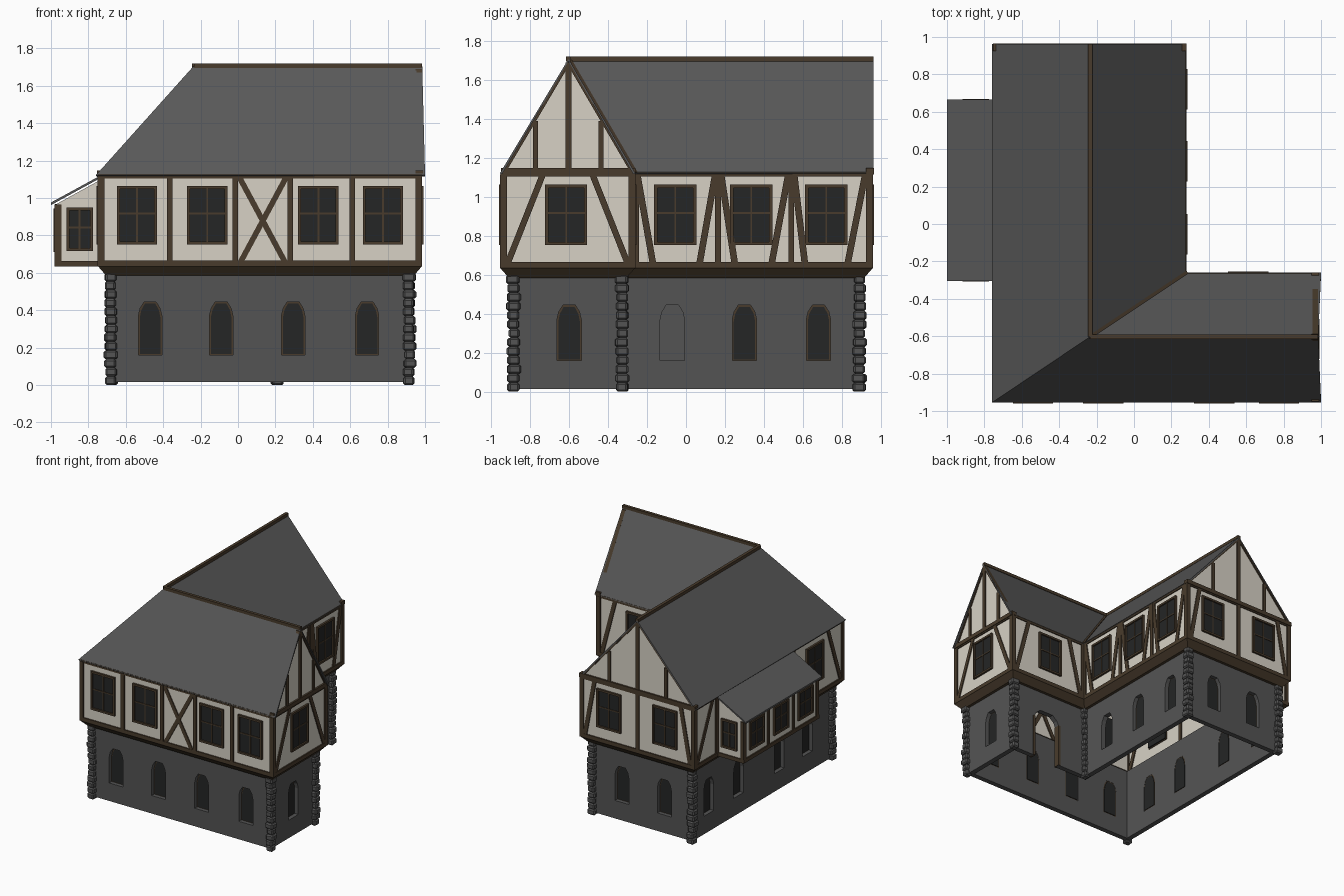
import bpy, bmesh, random
from mathutils import Vector, Matrix

if "Cube" in bpy.data.objects:
    bpy.data.objects.remove(bpy.data.objects["Cube"])

random.seed(4)

def material(name, rgb):
    m = bpy.data.materials.new(name)
    m.diffuse_color = (*rgb, 1)
    m.use_nodes = True
    m.node_tree.nodes["Principled BSDF"].inputs["Base Color"].default_value = m.diffuse_color
    return m

STONE = material("grey stone", (0.088, 0.088, 0.088))
SLATE = material("roof slate", (0.098, 0.098, 0.098))
PLASTER = material("cream plaster", (0.68, 0.64, 0.56))
TIMBER = material("brown timber", (0.066, 0.044, 0.025))
GLASS = material("dark glass", (0.018, 0.019, 0.019))

parts = {}   # name -> (bmesh, material), turned into objects at the end

def part(name, mat):
    if name not in parts:
        parts[name] = (bmesh.new(), mat)
    return parts[name][0]

# A wall is (axis it runs along, position, outward sign); o = distance outwards
def at(wall, u, z, o):
    axis, pos, s = wall
    return (u, pos + s * o, z) if axis == 'x' else (pos + s * o, u, z)

def prism(name, mat, wall, pts, o0, o1):
    bm = part(name, mat)
    a = [bm.verts.new(at(wall, u, z, o0)) for u, z in pts]
    b = [bm.verts.new(at(wall, u, z, o1)) for u, z in pts]
    n = len(pts)
    fs = [bm.faces.new(a), bm.faces.new(b[::-1])]
    fs += [bm.faces.new((a[i], b[i], b[(i + 1) % n], a[(i + 1) % n])) for i in range(n)]
    bmesh.ops.recalc_face_normals(bm, faces=fs)

def bar(name, wall, u0, z0, u1, z1, w=0.03, o0=-0.025, o1=0.01):
    h = w / 2
    if abs(z1 - z0) > 0.3 * abs(u1 - u0):      # upright or brace
        pts = [(u0 - h, z0), (u0 + h, z0), (u1 + h, z1), (u1 - h, z1)]
    else:                                      # level rail
        pts = [(u0, z0 - h), (u1, z1 - h), (u1, z1 + h), (u0, z0 + h)]
    prism(name, TIMBER, wall, pts, o0, o1)

def window(wall, u, w=0.2, z0=0.76, z1=1.055):
    h, t = w / 2, 0.016
    prism("upper_window_glass", GLASS, wall, [(u - h, z0), (u + h, z0), (u + h, z1), (u - h, z1)], -0.03, 0.004)
    n = "upper_window_frames"
    for x, k in ((u - h, t), (u + h, t), (u, 0.009)):
        bar(n, wall, x, z0, x, z1, k, -0.02, 0.016 if k == t else 0.009)
    for z, k in ((z0, t), (z1, t), ((z0 + z1) / 2 + 0.01, 0.009)):
        bar(n, wall, u - h - t / 2, z, u + h + t / 2, z, k, -0.02, 0.0155 if k == t else 0.0085)

def beam(name, a, b, w):
    a, b = Vector(a), Vector(b)
    d = b - a
    m = Matrix.Translation((a + b) / 2) @ d.to_track_quat('Y', 'Z').to_matrix().to_4x4() \
        @ Matrix.Diagonal((w, d.length, w, 1))
    bmesh.ops.create_cube(part(name, TIMBER), size=1, matrix=m)

# L-shaped plan, shrunk by d
def plan(d):
    return [(-.74 + d, -.945 + d), (.975 - d, -.945 + d), (.975 - d, -.27 - d),
            (.27 - d, -.27 - d), (.27 - d, .95 - d), (-.74 + d, .95 - d)]

def ring(name, mat, section):
    bm = part(name, mat)
    loops = [[bm.verts.new((x, y, z)) for x, y in plan(d)] for d, z in section]
    for k, lo in enumerate(loops):
        hi = loops[(k + 1) % len(loops)]
        for i in range(6):
            j = (i + 1) % 6
            bm.faces.new((lo[i], lo[j], hi[j], hi[i]))
    bmesh.ops.recalc_face_normals(bm, faces=bm.faces[:])

ring("ground_floor_wall", STONE, [(.06, .015), (.06, .6), (.10, .6), (.10, .015)])
ring("jetty_beam", TIMBER, [(.035, .585), (-.006, .632), (-.01, .634), (-.01, .665), (.02, .665), (.10, .59)])
ring("upper_wall", PLASTER, [(0, .65), (0, 1.13), (.015, 1.13), (.015, .65)])
ring("wall_plate", TIMBER, [(-.008, 1.105), (-.008, 1.128), (.025, 1.128), (.025, 1.105)])

# Ground floor arched windows and doorway
def arch(u, w, z0, z1):
    return [(u - w, z0), (u + w, z0), (u + w, z1 - .075), (u + .85 * w, z1 - .035), (u + .5 * w, z1),
            (u - .5 * w, z1), (u - .85 * w, z1 - .035), (u - w, z1 - .075)]

ground = [(('x', -.885, -1), (-.47, -.09, .295, .69)), (('y', .915, 1), (-.6,)),
          (('y', .21, 1), (-.07, .3, .68)), (('x', .89, 1), (-.05, -.43)),
          (('y', -.68, -1), (-.58, -.22, .3, .68))]
for wall, us in ground:
    for u in us:
        prism("cutter", STONE, wall, arch(u, .0625, .16, .445), -.06, .02)
        if u != -.07:      # this one stands open
            prism("arched_window_frames", TIMBER, wall, arch(u, .063, .158, .446), -.038, -.032)
            prism("arched_window_glass", GLASS, wall, arch(u, .055, .166, .436), -.042, -.027)
prism("cutter", STONE, ('x', -.33, 1), arch(.59, .12, -.03, .43), -.06, .02)
for s in (-1, 1):
    bar("door_posts", ('x', -.33, 1), .59 + s * .125, .015, .59 + s * .125, .36, .02, -.045, .006)

# Rough corner stones
quoins = part("corner_stones", STONE)
for x, y in plan(.06):
    z = 0
    for k in range(13):
        h = 0.6 / 13
        sx, sy = random.uniform(.054, .07), random.uniform(.054, .07)
        m = Matrix.Translation((x + random.uniform(-.004, .004), y + random.uniform(-.004, .004), z + h / 2)) \
            @ Matrix.Rotation(random.uniform(-.12, .12), 4, 'Z') @ Matrix.Diagonal((sx, sy, h, 1))
        g = bmesh.ops.create_cube(quoins, size=1, matrix=m)
        es = list({e for v in g['verts'] for e in v.link_edges})
        bmesh.ops.bevel(quoins, geom=es, offset=.009, segments=1, affect='EDGES')
        z += h

# Upper storey walls
FRONT, RIGHT, NOOK = ('x', -.945, -1), ('y', .975, 1), ('x', -.27, 1)
INNER, BACK, LEFT = ('y', .27, 1), ('x', .95, 1), ('y', -.74, -1)
B, T = .66, 1.115
def posts(wall, *us):
    for u in us:
        bar("wall_posts", wall, u, B, u, T)
def braces(wall, *pairs):
    for u0, u1 in pairs:
        bar("wall_braces", wall, u0, B, u1, T, .034, -.024, .008)

posts(FRONT, -.735, -.365, -.015, .28, .61, .97)
braces(FRONT, (.015, .26), (.25, .005))
for u in (-.54, -.165, .43, .775):
    window(FRONT, u)
posts(RIGHT, -.94, -.275)
braces(RIGHT, (-.915, -.735), (-.3, -.48))
window(RIGHT, -.615)
posts(NOOK, .285, .97)
braces(NOOK, (.94, .82), (.31, .42))
window(NOOK, .61)
posts(INNER, -.255, .165, .54, .945)
braces(INNER, (-.17, -.25), (.07, .15), (.25, .18), (.44, .525), (.61, .555), (.83, .92))
for u in (-.055, .335, .72):
    window(INNER, u)
posts(BACK, .265, -.235, -.735)
braces(BACK, (.235, .15), (-.705, -.62))
for u in (.02, -.48):
    window(BACK, u)
posts(LEFT, -.94, -.31, .67, .945)
braces(LEFT, (-.91, -.75), (.92, .72))
window(LEFT, -.58)

# Gables
for wall, lo, hi, mid in ((RIGHT, -.94, -.27, -.603), (BACK, -.745, .27, -.235)):
    prism("gable_wall", PLASTER, wall, [(lo, 1.12), (hi, 1.12), (mid, 1.685)], -.02, 0)
    bar("gable_tie_beam", wall, lo - .01, 1.132, hi + .01, 1.132, .032, -.026, .014)
    bar("gable_posts", wall, mid, 1.14, mid, 1.69)
    for e in (lo, hi):
        q = (mid + e) / 2
        bar("gable_posts", wall, q, 1.14, q, 1.39, .026)
        bar("gable_rafters", wall, e, 1.12, mid, 1.69, .022, -.02, .008)

# Main roof with hip, valley and two gable ends
roof = part("main_roof", SLATE)
ridge_z, eave_z = 1.708, 1.122
pts = dict(A=(-.76, -.955, eave_z), B=(1, -.955, eave_z), C=(1, -.26, eave_z), V=(.28, -.26, eave_z),
           D=(.28, .962, eave_z), E=(-.76, .962, eave_z), H=(-.235, -.603, ridge_z),
           R=(.985, -.603, ridge_z), S=(-.235, .962, ridge_z))
vs = {k: roof.verts.new(p) for k, p in pts.items()}
for f in ("ABRH", "RCVH", "HVDS", "SEAH"):
    roof.faces.new([vs[c] for c in f])
beam("ridge_beams", pts['H'], pts['R'], .024)
beam("ridge_beams", pts['H'], pts['S'], .024)
beam("valley_beam", pts['H'], pts['V'], .018)

# Bay on the left side
MID = ('x', .18, 1)
prism("bay_wall", PLASTER, MID, [(-.97, .645), (-.73, .645), (-.73, 1.1), (-.97, .968)], -.472, .472)
prism("bay_base", TIMBER, MID, [(-.98, .634), (-.73, .634), (-.73, .664), (-.98, .664)], -.482, .482)
prism("bay_roof", SLATE, MID, [(-1, .962), (-.73, 1.11), (-.73, 1.123), (-1, .976)], -.485, .485)
SIDE = ('y', -.97, -1)
for u in (-.282, .02, .34, .642):
    bar("bay_posts", SIDE, u, B, u, .965, .028)
bar("bay_rail", SIDE, -.29, .958, .65, .958, .018, -.02, .009)
for u in (-.13, .18, .49):
    window(SIDE, u, .17, .72, .935)
for end in (('x', -.292, -1), ('x', .652, 1)):
    bar("bay_posts", end, -.964, B, -.964, .965, .028)
    bar("bay_posts", end, -.74, B, -.74, 1.09, .02)
    window(end, -.847, .125, .725, .94)

# Turn the parts into objects
objs = {}
for name, (bm, mat) in parts.items():
    me = bpy.data.meshes.new(name)
    bm.to_mesh(me)
    bm.free()
    me.materials.append(mat)
    objs[name] = bpy.data.objects.new(name, me)
    bpy.context.collection.objects.link(objs[name])

s = objs["main_roof"].modifiers.new("thickness", 'SOLIDIFY')
s.thickness, s.offset = .012, -1

# Cut the arched openings
wall, cutter = objs["ground_floor_wall"], objs["cutter"]
cutter.hide_render = True
m = wall.modifiers.new("openings", 'BOOLEAN')
m.operation, m.solver, m.object = 'DIFFERENCE', 'EXACT', cutter
dg = bpy.context.evaluated_depsgraph_get()
cut = bpy.data.meshes.new_from_object(wall.evaluated_get(dg))
wall.modifiers.clear()
wall.data = cut
bpy.data.objects.remove(cutter)
